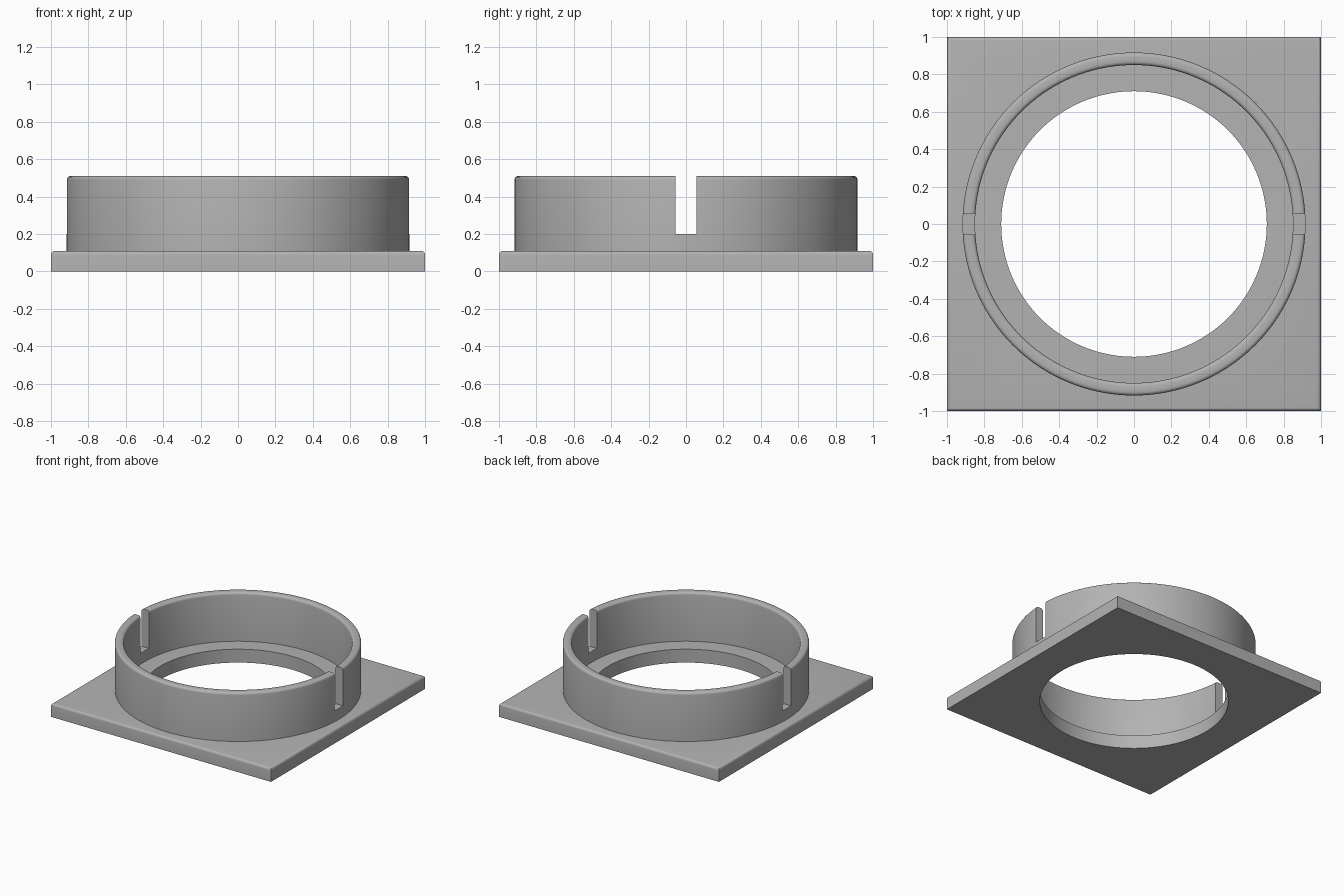
import bpy, bmesh, math

if "Cube" in bpy.data.objects:
    bpy.data.objects.remove(bpy.data.objects["Cube"])

SEG = 144
PLATE_TOP, RING_TOP = 0.11, 0.51
HOLE_R, RING_IN, RING_OUT = 0.71, 0.85, 0.917
EDGE = 0.02

gray = bpy.data.materials.new("light gray")
gray.diffuse_color = (0.45, 0.45, 0.45, 1)
gray.use_nodes = True
gray.node_tree.nodes["Principled BSDF"].inputs["Base Color"].default_value = gray.diffuse_color


def make_object(name, bm):
    bmesh.ops.recalc_face_normals(bm, faces=bm.faces)
    mesh = bpy.data.meshes.new(name)
    bm.to_mesh(mesh)
    bm.free()
    mesh.materials.append(gray)
    obj = bpy.data.objects.new(name, mesh)
    bpy.context.collection.objects.link(obj)
    return obj


def box(name, size, center):
    bm = bmesh.new()
    bmesh.ops.create_cube(bm, size=1)
    bmesh.ops.scale(bm, vec=size, verts=bm.verts)
    bmesh.ops.translate(bm, vec=center, verts=bm.verts)
    return make_object(name, bm)


def activate(obj):
    bpy.ops.object.select_all(action='DESELECT')
    obj.select_set(True)
    bpy.context.view_layer.objects.active = obj


def cut(obj, cutter):
    mod = obj.modifiers.new("cut", 'BOOLEAN')
    mod.operation, mod.solver, mod.object = 'DIFFERENCE', 'EXACT', cutter
    activate(obj)
    bpy.ops.object.modifier_apply(modifier=mod.name)
    bpy.data.objects.remove(cutter)


def round_corner(cx, cz, start):
    """Quarter arc that turns clockwise from the start angle."""
    return [(cx + EDGE * math.cos(math.radians(start - a)),
             cz + EDGE * math.sin(math.radians(start - a)))
            for a in (0, 22.5, 45, 67.5, 90)]


# Square plate with rounded top edges
bm = bmesh.new()
bmesh.ops.create_cube(bm, size=1)
bmesh.ops.scale(bm, vec=(2, 2, PLATE_TOP), verts=bm.verts)
bmesh.ops.translate(bm, vec=(0, 0, PLATE_TOP / 2), verts=bm.verts)
top_edges = [e for e in bm.edges if all(v.co.z > 0.1 for v in e.verts)]
bmesh.ops.bevel(bm, geom=top_edges, offset=EDGE, segments=4, profile=0.5,
                affect='EDGES')
plate = make_object("base_plate", bm)

# Round opening through the plate
bm = bmesh.new()
bmesh.ops.create_cone(bm, cap_ends=True, segments=SEG, radius1=HOLE_R,
                      radius2=HOLE_R, depth=1)
cut(plate, make_object("hole_cutter", bm))

# Collar: revolved wall profile with a rounded rim
profile = [(RING_IN, PLATE_TOP)]
profile += round_corner(RING_IN + EDGE, RING_TOP - EDGE, 180)
profile += round_corner(RING_OUT - EDGE, RING_TOP - EDGE, 90)
profile += [(RING_OUT, PLATE_TOP)]
bm = bmesh.new()
loops = [[bm.verts.new((r * math.cos(t), r * math.sin(t), z)) for r, z in profile]
         for t in (2 * math.pi * i / SEG for i in range(SEG))]
n = len(profile)
for i in range(SEG):
    a, b = loops[i], loops[(i + 1) % SEG]
    for j in range(n):
        k = (j + 1) % n
        bm.faces.new((a[j], b[j], b[k], a[k]))
collar = make_object("collar", bm)

# Slots through both sides of the collar
cut(collar, box("slot_cutter", (3, 0.11, 1), (0, 0, 0.70)))

# Remove the hidden underside of the collar where it sits on the plate
bm = bmesh.new()
bm.from_mesh(collar.data)
hidden = [f for f in bm.faces if all(v.co.z < PLATE_TOP + 0.001 for v in f.verts)]
bmesh.ops.delete(bm, geom=hidden, context='FACES')
bm.to_mesh(collar.data)
bm.free()

for obj in (plate, collar):
    activate(obj)
    bpy.ops.object.shade_smooth_by_angle(angle=math.radians(30))
